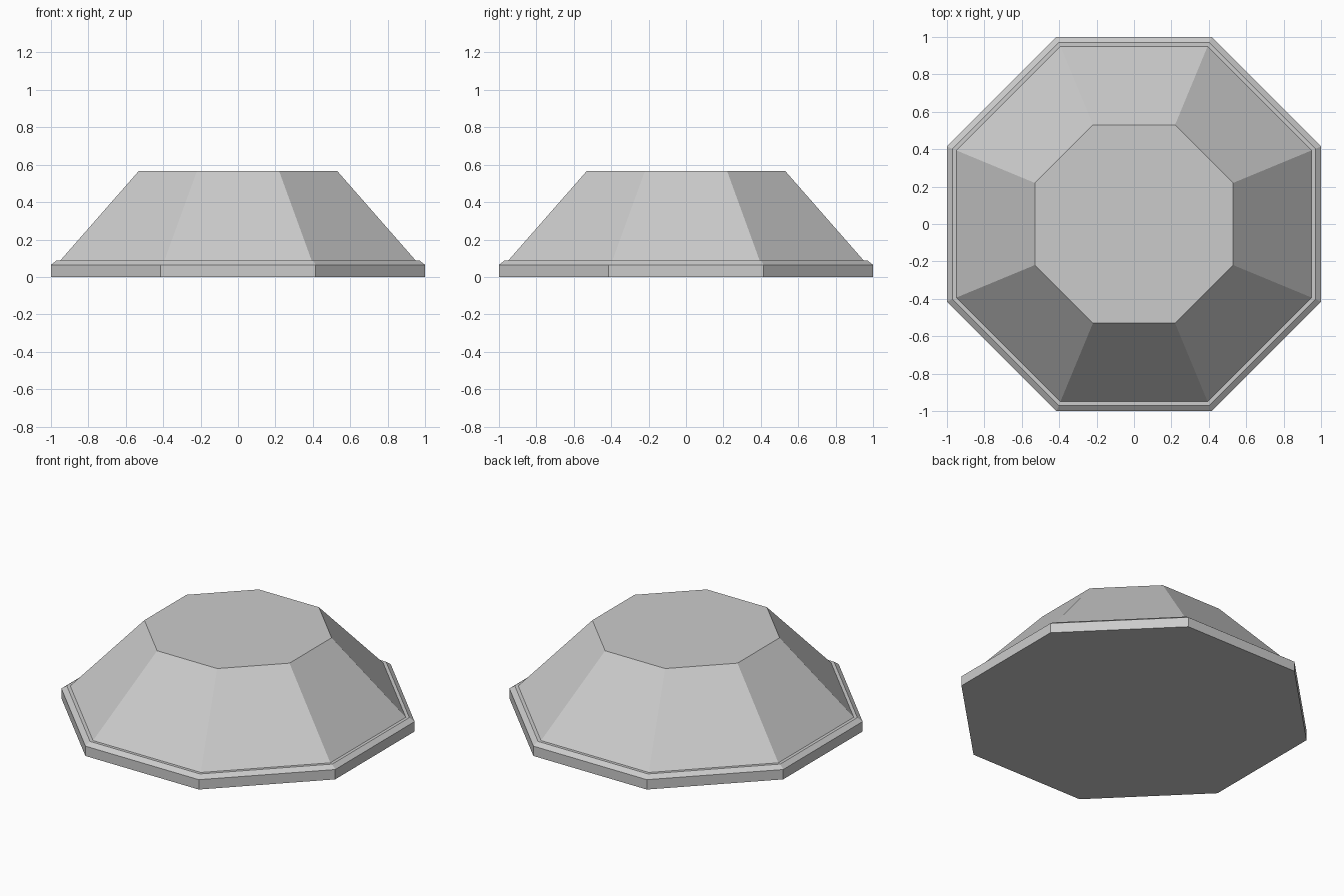
import bpy, bmesh, math

if "Cube" in bpy.data.objects:
    bpy.data.objects.remove(bpy.data.objects["Cube"])

SIDES = 8


def octagon_stack(name, profile, mat):
    """Closed octagonal solid from (flat-side distance, height) pairs."""
    bm = bmesh.new()
    rings = []
    for apothem, z in profile:
        r = apothem / math.cos(math.pi / SIDES)
        angles = [(i + 0.5) * 2 * math.pi / SIDES for i in range(SIDES)]
        rings.append([bm.verts.new((r * math.cos(a), r * math.sin(a), z)) for a in angles])
    for low, high in zip(rings, rings[1:]):
        for i in range(SIDES):
            j = (i + 1) % SIDES
            bm.faces.new((low[i], low[j], high[j], high[i]))
    bm.faces.new(rings[0][::-1])
    bm.faces.new(rings[-1])
    bmesh.ops.recalc_face_normals(bm, faces=bm.faces)
    mesh = bpy.data.meshes.new(name)
    bm.to_mesh(mesh)
    bm.free()
    mesh.materials.append(mat)
    obj = bpy.data.objects.new(name, mesh)
    bpy.context.collection.objects.link(obj)
    return obj


grey = bpy.data.materials.new("light_grey")
grey.diffuse_color = (0.6, 0.6, 0.6, 1)
grey.use_nodes = True
grey.node_tree.nodes["Principled BSDF"].inputs["Base Color"].default_value = grey.diffuse_color

# One continuous shell: base slab, chamfered rim, narrow ledge, sloped walls, flat top
octagon_stack("octagonal_mound", [
    (1.0, 0.0),
    (1.0, 0.065),
    (0.97, 0.088),
    (0.95, 0.088),
    (0.53, 0.567),
], grey)
